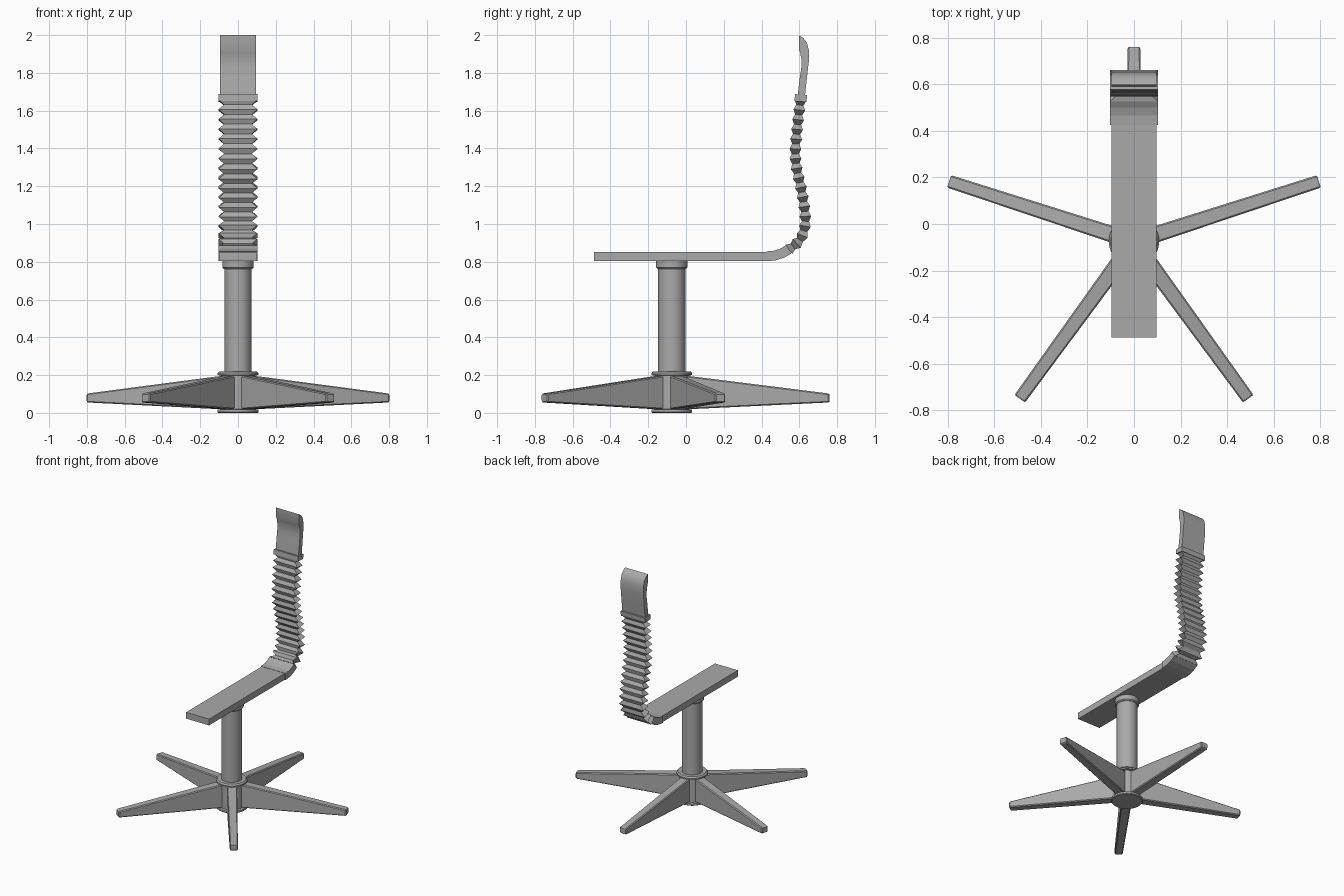
import bpy, bmesh, math
from mathutils import Vector, Matrix

if "Cube" in bpy.data.objects:
    bpy.data.objects.remove(bpy.data.objects["Cube"])

grey = bpy.data.materials.new("plain grey")
grey.use_nodes = True
colour = (0.4, 0.4, 0.4, 1)
grey.diffuse_color = colour
grey.node_tree.nodes["Principled BSDF"].inputs["Base Color"].default_value = colour

AXIS_Y = -0.075


def finish(bm, name, smooth=False):
    bmesh.ops.recalc_face_normals(bm, faces=bm.faces)
    mesh = bpy.data.meshes.new(name)
    bm.to_mesh(mesh)
    bm.free()
    ob = bpy.data.objects.new(name, mesh)
    bpy.context.collection.objects.link(ob)
    mesh.materials.append(grey)
    if smooth:
        bpy.ops.object.select_all(action='DESELECT')
        ob.select_set(True)
        bpy.context.view_layer.objects.active = ob
        bpy.ops.object.shade_smooth_by_angle(angle=math.radians(35))
    return ob


def loft(name, rings, smooth=False):
    """Skin a list of equal-length closed rings and cap both ends."""
    bm = bmesh.new()
    loops = [[bm.verts.new(p) for p in ring] for ring in rings]
    n = len(loops[0])
    for a, b in zip(loops, loops[1:]):
        for i in range(n):
            j = (i + 1) % n
            bm.faces.new((a[i], a[j], b[j], b[i]))
    bm.faces.new(loops[0])
    bm.faces.new(loops[-1])
    return finish(bm, name, smooth)


def turned(name, profile, sides=40):
    """Round part from (radius, height) pairs."""
    rings = []
    for r, z in profile:
        angles = [2 * math.pi * i / sides for i in range(sides)]
        rings.append([(r * math.cos(a), AXIS_Y + r * math.sin(a), z) for a in angles])
    return loft(name, rings, True)


def strip_ring(y, z, tangent, half_w, half_t):
    """Rectangle across the seat strip, at right angles to its path."""
    ny, nz = -tangent[1] * half_t, tangent[0] * half_t
    return [(sx * half_w, y + s * ny, z + s * nz)
            for sx, s in ((-1, -1), (1, -1), (1, 1), (-1, 1))]


# Round hub, column and collar
turned("base_hub", [(0.104, 0), (0.108, 0.004), (0.108, 0.017), (0.09, 0.02), (0.09, 0.198),
                    (0.108, 0.2), (0.108, 0.21), (0.1, 0.22), (0.07, 0.22)])
turned("column", [(0.072, 0.2), (0.072, 0.79)])
turned("seat_collar", [(0.076, 0.763), (0.083, 0.77), (0.083, 0.806)])

# Five tapering legs
for i in range(5):
    turn = Matrix.Translation((0, AXIS_Y, 0)) @ Matrix.Rotation(math.radians(90 + 72 * i), 4, 'Z')
    rings = []
    for r, w, low, high, c in ((0.02, 0.036, 0.016, 0.204, 0.006), (0.828, 0.028, 0.055, 0.103, 0.006),
                               (0.835, 0.023, 0.06, 0.098, 0.005)):
        section = [(w - c, low), (w, low + c), (w, high - c), (w - c, high)]
        section += [(-y, z) for y, z in reversed(section)]
        rings.append([turn @ Vector((r, y, z)) for y, z in section])
    loft("leg_%d" % (i + 1), rings)

# Flat seat plank
loft("seat", [strip_ring(y, 0.829, (1, 0), 0.097, 0.024) for y in (-0.487, 0.43)])

# Curved transition from seat to back
bend = [(0.425, 0.829, 0), (0.47, 0.833, 10), (0.51, 0.846, 24), (0.545, 0.866, 34)]
loft("seat_bend", [strip_ring(y, z, (math.cos(math.radians(a)), math.sin(math.radians(a))), 0.103, 0.026)
                   for y, z, a in bend])

# Bellows back along a smooth path
path = [Vector(p) for p in ((0.545, 0.866), (0.602, 0.914), (0.629, 0.985), (0.63, 1.06), (0.611, 1.18),
                            (0.585, 1.3), (0.579, 1.39), (0.59, 1.52), (0.606, 1.655))]
dense = []
for i in range(len(path) - 1):
    p0, p1, p2 = path[max(i - 1, 0)], path[i], path[i + 1]
    p3 = path[min(i + 2, len(path) - 1)]
    for k in range(20):
        t = k / 20
        dense.append(0.5 * (2 * p1 + (p2 - p0) * t + (2 * p0 - 5 * p1 + 4 * p2 - p3) * t * t
                            + (3 * p1 - p0 - 3 * p2 + p3) * t ** 3))
dense.append(path[-1])
lengths = [0]
for a, b in zip(dense, dense[1:]):
    lengths.append(lengths[-1] + (b - a).length)


def along(s):
    for k in range(len(dense) - 1):
        if lengths[k + 1] >= s or k == len(dense) - 2:
            f = (s - lengths[k]) / (lengths[k + 1] - lengths[k])
            return dense[k].lerp(dense[k + 1], f), (dense[k + 1] - dense[k]).normalized()


FOLDS = 16
rings = []
for k in range(2 * FOLDS + 1):
    p, t = along(lengths[-1] * k / (2 * FOLDS))
    ridge = k % 2 == 0
    rings.append(strip_ring(p.x, p.y, t, 0.103 if ridge else 0.073, 0.031 if ridge else 0.019))
loft("bellows_back", rings)

# Cuff above the bellows
lean = Vector((0.08, 1)).normalized()
loft("back_cuff", [strip_ring(y, z, lean, 0.103, 0.032) for y, z in ((0.606, 1.648), (0.609, 1.685))])

# Curled headrest, side profile extruded across the width
profile = [(0.591, 1.68), (0.603, 1.78), (0.611, 1.83), (0.611, 1.87), (0.605, 1.905), (0.597, 1.93),
           (0.597, 2.0), (0.62, 1.985), (0.64, 1.96), (0.65, 1.92), (0.65, 1.86), (0.641, 1.78), (0.63, 1.68)]
loft("headrest", [[(x, y, z) for y, z in profile] for x in (-0.096, 0.096)], True)
